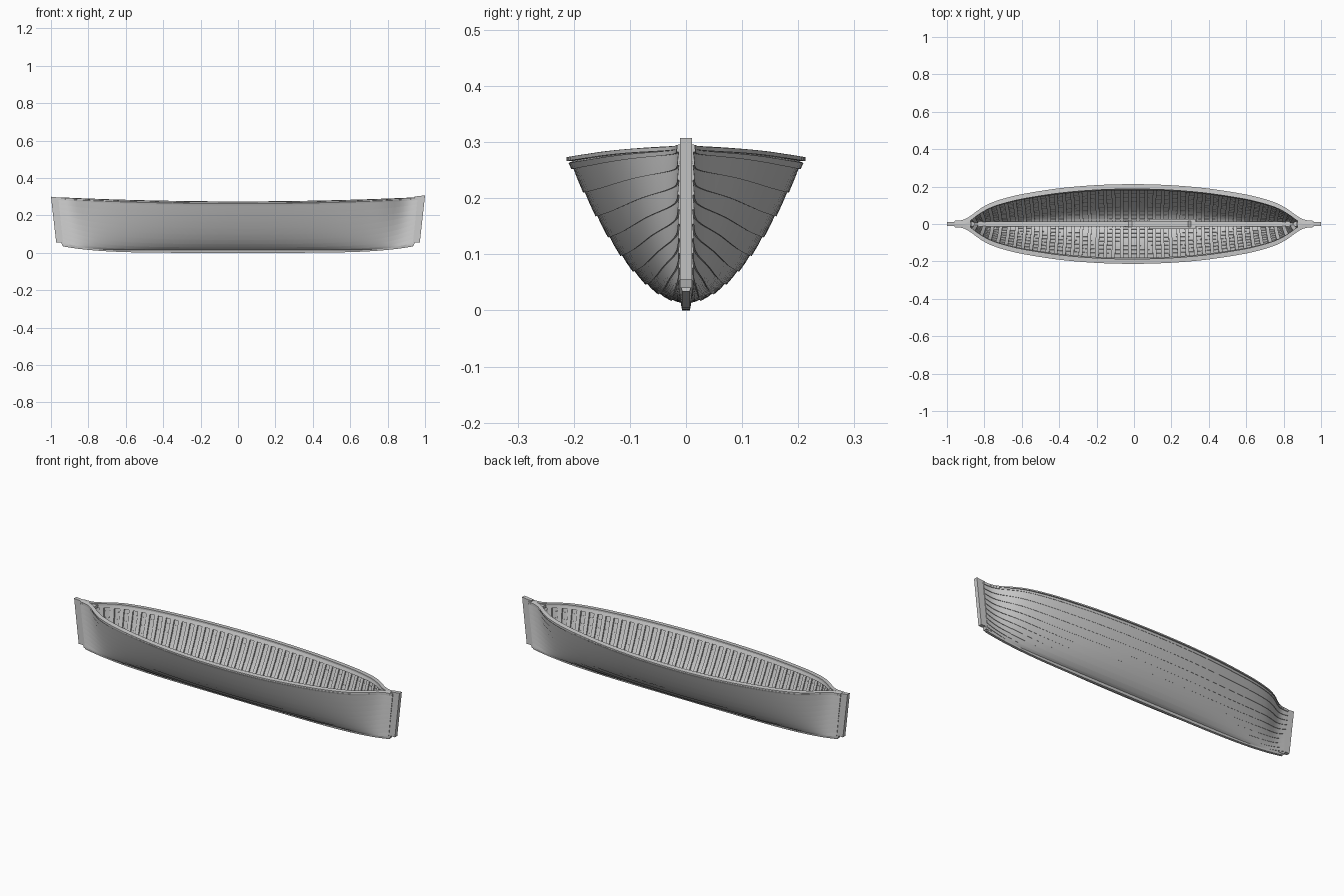
import bpy, bmesh, math

cube = bpy.data.objects.get("Cube")
if cube:
    bpy.data.objects.remove(cube, do_unlink=True)

grey = bpy.data.materials.new("light grey")
grey.use_nodes = True
grey.diffuse_color = (0.6, 0.6, 0.6, 1)
grey.node_tree.nodes["Principled BSDF"].inputs["Base Color"].default_value = (0.6, 0.6, 0.6, 1)

# Half breadth of the sheer line against distance from midship
BREADTH = [(0, .202), (.2, .197), (.4, .181), (.6, .152), (.7, .131), (.8, .1),
           (.86, .068), (.91, .033), (.95, .014), (1, .009)]
STATIONS = [math.sin(math.pi / 2 * k / 28) for k in range(-28, 29)]
STRAKES = 9


def half_breadth(s):
    d = min(1, abs(s + .008 * (1 - s * s)))
    pts = BREADTH

    def slope(i):
        if i == 0:
            return 0
        a, b = pts[i - 1], pts[min(i + 1, len(pts) - 1)]
        return (b[1] - a[1]) / (b[0] - a[0])
    for i in range(len(pts) - 1):
        (x0, y0), (x1, y1) = pts[i], pts[i + 1]
        if d <= x1:
            h = x1 - x0
            t = (d - x0) / h
            return (y0 * (1 + 2 * t) * (1 - t) ** 2 + h * slope(i) * t * (1 - t) ** 2
                    + y1 * t * t * (3 - 2 * t) + h * slope(i + 1) * t * t * (t - 1))


def sheer(s):
    return .266 + .022 * s * s


def hull_bottom(s):
    return .02 + .033 * abs(s) ** 8


def raw_point(s, u):
    w = abs(s) ** 3
    t = u ** (1.8 - .8 * w)
    y = .006 + (half_breadth(s) - .006) * t ** (.56 + .25 * w)
    z = hull_bottom(s) + (sheer(s) - hull_bottom(s)) * t
    return s * (.935 + .025 * t), y, z


def hull_point(s, u, off=0):
    """Point on the hull at station s and girth u, moved outwards by off."""
    x, y, z = raw_point(s, u)
    _, ya, za = raw_point(s, max(0, u - .02))
    _, yb, zb = raw_point(s, min(1, u + .02))
    n = math.hypot(yb - ya, zb - za)
    return x, max(0, y + off * (zb - za) / n), z - off * (yb - ya) / n


def finish(bm, name, mirror=False):
    bmesh.ops.recalc_face_normals(bm, faces=bm.faces)
    mesh = bpy.data.meshes.new(name)
    bm.to_mesh(mesh)
    bm.free()
    mesh.materials.append(grey)
    ob = bpy.data.objects.new(name, mesh)
    bpy.context.collection.objects.link(ob)
    if mirror:
        mod = ob.modifiers.new("Mirror", "MIRROR")
        mod.use_axis = (False, True, False)
        mod.use_mirror_merge = False
    bpy.ops.object.select_all(action="DESELECT")
    ob.select_set(True)
    bpy.context.view_layer.objects.active = ob
    bpy.ops.object.shade_smooth_by_angle(angle=math.radians(25))
    return ob


def loft(bm, loops):
    """Skin closed loops and cap both ends."""
    rings = [[bm.verts.new(p) for p in loop] for loop in loops]
    n = len(rings[0])
    for a, b in zip(rings, rings[1:]):
        for i in range(n):
            j = (i + 1) % n
            bm.faces.new((a[i], a[j], b[j], b[i]))
    bm.faces.new(rings[0])
    bm.faces.new(rings[-1])


def prism(bm, outline, half):
    """Side outline in x and z, extruded across the centre line."""
    loft(bm, [[(x, y, z) for x, z in outline] for y in (-half, half)])


# Overlapping hull planks
bm = bmesh.new()
for k in range(STRAKES):
    low = max(0, k / STRAKES - .015)
    high = (k + 1) / STRAKES
    mid = (low + high) / 2
    loft(bm, [[hull_point(s, low, .007), hull_point(s, mid, .0055), hull_point(s, high, .0035),
               hull_point(s, high, 0), hull_point(s, mid, .0015), hull_point(s, low, .003)]
              for s in STATIONS])
finish(bm, "hull_planks", True)

# Closely spaced ribs inside
bm = bmesh.new()
COUNT = 40
for k in range(COUNT):
    s = -.9 + 1.8 * k / (COUNT - 1)
    loops = []
    for j in range(15):
        u = .02 + .97 * j / 14
        loops.append([hull_point(s - .01, u, .002), hull_point(s + .01, u, .002),
                      hull_point(s + .01, u, -.007), hull_point(s - .01, u, -.007)])
    loft(bm, loops)
finish(bm, "ribs", True)

# Flat gunwale cap, inner stringer and outer rub strip
bm = bmesh.new()
loops = []
for s in STATIONS:
    x, y, z = hull_point(s, 1)
    out, inn = y + .011 - .004 * abs(s) ** 12, max(0, y - .015)
    loops.append([(x, out, z), (x, out, z + .007), (x, inn, z + .009), (x, inn, z)])
loft(bm, loops)
finish(bm, "gunwale_cap", True)

bm = bmesh.new()
inner = [s for s in STATIONS if abs(s) < .93]
loft(bm, [[hull_point(s, u, off) for u, off in ((.95, -.006), (1, -.006), (1, -.013), (.95, -.013))]
          for s in inner])
loft(bm, [[hull_point(s, u, off) for u, off in ((.975, .002), (1, .002), (1, .008), (.975, .008))]
          for s in STATIONS])
finish(bm, "rail_strips", True)

# Keel below and keelson inside
bm = bmesh.new()
loops = []
for s in STATIONS:
    x = s * .935
    zb, zk = hull_bottom(s) + .008, .034 * abs(s) ** 5
    loops.append([(x, -.007, zk), (x, .007, zk), (x, .012, zb), (x, -.012, zb)])
loft(bm, loops)
finish(bm, "keel")

bm = bmesh.new()
loft(bm, [[(s * .94, y, hull_bottom(s) + z)
           for y, z in ((-.013, .004), (.013, .004), (.013, .024), (-.013, .024))]
          for s in inner])
finish(bm, "keelson")

# Mast step: broad lower block and longer narrow upper block
bm = bmesh.new()
prism(bm, [(.08, .03), (.33, .03), (.33, .048), (.08, .048)], .027)
prism(bm, [(-.05, .03), (.33, .03), (.29, .058), (-.01, .058)], .016)
finish(bm, "mast_step")

# End posts and breasthooks
for side, name, top in ((-1, "right", .3), (1, "left", .307)):
    bm = bmesh.new()
    prism(bm, [(side * x, z) for x, z in
               ((.972, .055), (1, top), (.945, top - .006), (.9, .06), (.9, .04), (.94, .04), (.945, .055))], .0105)
    finish(bm, name + "_end_post")
    bm = bmesh.new()
    loops = []
    for d in (.91, .93, .95, .97):
        x, y, z = hull_point(side * d, 1)
        loops.append([(x, -y, z - .012), (x, y, z - .012), (x, y, z + .004), (x, -y, z + .004)])
    loft(bm, loops)
    finish(bm, name + "_breasthook")
